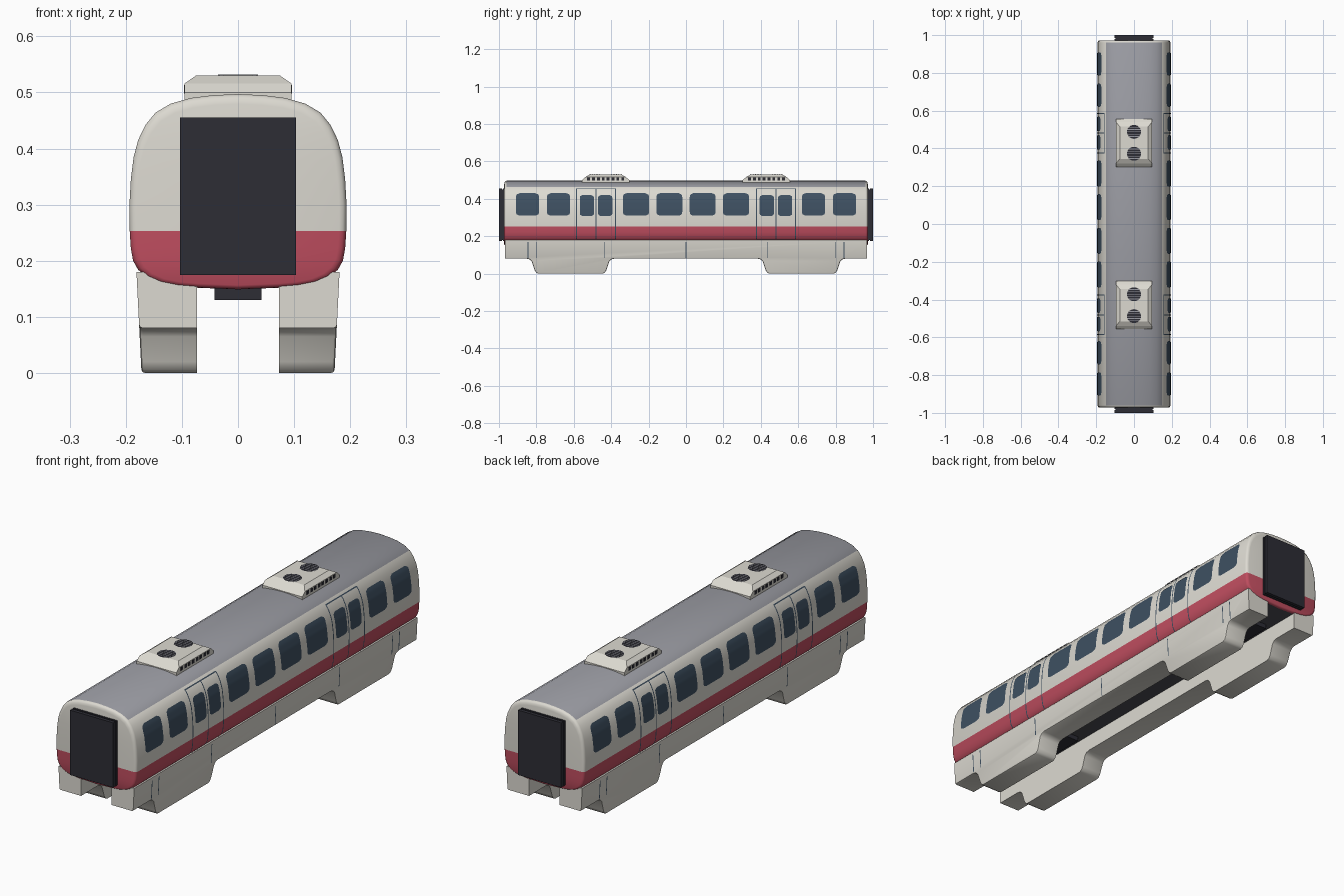
import bpy, bmesh, math

if "Cube" in bpy.data.objects:
    bpy.data.objects.remove(bpy.data.objects["Cube"])

def mat(name, c):
    m = bpy.data.materials.new(name)
    m.diffuse_color = (*c, 1)
    m.use_nodes = True
    m.node_tree.nodes["Principled BSDF"].inputs["Base Color"].default_value = m.diffuse_color
    return m

CREAM = mat("cream", (0.72, 0.70, 0.64))
RED = mat("red", (0.52, 0.075, 0.115))
GREY = mat("roof grey", (0.33, 0.335, 0.37))
DARK = mat("dark rubber", (0.026, 0.026, 0.036))
GLASS = mat("window blue", (0.048, 0.08, 0.12))
FLOOR = mat("underfloor grey", (0.07, 0.07, 0.085))

def finish(bm, name, mats, smooth=None, recalc=True):
    if recalc:
        bmesh.ops.recalc_face_normals(bm, faces=bm.faces)
    me = bpy.data.meshes.new(name)
    bm.to_mesh(me)
    bm.free()
    for m in mats:
        me.materials.append(m)
    ob = bpy.data.objects.new(name, me)
    bpy.context.collection.objects.link(ob)
    if smooth:
        bpy.ops.object.select_all(action='DESELECT')
        ob.select_set(True)
        bpy.context.view_layer.objects.active = ob
        bpy.ops.object.shade_smooth_by_angle(angle=math.radians(smooth))
    return ob

def box(bm, x0, x1, y0, y1, z0, z1, tx=0, ty=0):
    """Box whose top is drawn in by tx, ty."""
    b = [(x0, y0), (x1, y0), (x1, y1), (x0, y1)]
    t = [(x0+tx, y0+ty), (x1-tx, y0+ty), (x1-tx, y1-ty), (x0+tx, y1-ty)]
    v = [bm.verts.new((*p, z0)) for p in b] + [bm.verts.new((*p, z1)) for p in t]
    bm.faces.new(v[3::-1])
    bm.faces.new(v[4:])
    for i in range(4):
        j = (i + 1) % 4
        bm.faces.new((v[i], v[j], v[j+4], v[i+4]))

# ---- body shell: half cross-section lofted along y with rounded ends
P = [(0, .149), (.075, .152), (.11, .155), (.14, .161), (.163, .171), (.178, .184),
     (.187, .2), (.191, .222), (.193, .253), (.1935, .30), (.191, .345), (.186, .385),
     (.178, .415), (.165, .442), (.147, .464), (.12, .480), (.085, .490), (.045, .495), (0, .497)]
ring = P + [(-x, z) for x, z in P[-2:0:-1]]
N = len(ring)
BELT = .253
bm = bmesh.new()
stations = [(-.972, .013), (-.970, .006), (-.966, .002), (-.960, 0),
            (.960, 0), (.966, .002), (.970, .006), (.972, .013)]
loops = [[bm.verts.new((x*(1-d/.193), y, BELT + (z-BELT)*(1-d/.18))) for x, z in ring]
         for y, d in stations]
for k in range(len(loops)-1):
    for i in range(N):
        j = (i+1) % N
        f = bm.faces.new((loops[k][i], loops[k][j], loops[k+1][j], loops[k+1][i]))
        zm = (ring[i][1] + ring[j][1]) / 2
        xm = abs(ring[i][0] + ring[j][0]) / 2
        f.material_index = 1 if zm < BELT else 0
        if k == 3 and zm > .466:
            f.material_index = 2
        if k == 3 and zm < .16 and xm < .08:
            f.material_index = 3
for lp in (loops[0], loops[-1]):
    for i in range(len(P)-1):
        vs = [lp[i], lp[i+1], lp[(N-i-1) % N], lp[(N-i) % N]]
        f = bm.faces.new(list(dict.fromkeys(vs)))
        f.material_index = 1 if P[i+1][1] <= BELT else 0
finish(bm, "body_shell", [CREAM, RED, GREY, FLOOR], 40)

# ---- thin sheets that follow the side surface
def body_x(z):
    for (xa, za), (xb, zb) in zip(P, P[1:]):
        if za <= z <= zb:
            return xa + (xb-xa)*(z-za)/(zb-za)

def skirt_x(z):
    return .172 + .05*z

def sheet(bm, y0, y1, z0, z1, r=0, xf=body_x, off=.002, n=18):
    for s in (1, -1):
        rows = []
        for k in range(n+1):
            z = z0 + (z1-z0)*k/n
            d = min(z-z0, z1-z)
            e = r - math.sqrt(max(0, r*r-(r-d)**2)) if d < r else 0
            x = s*(xf(z)+off)
            rows.append((bm.verts.new((x, y0+e, z)), bm.verts.new((x, y1-e, z))))
        for a, b in zip(rows, rows[1:]):
            q = (a[0], a[1], b[1], b[0])
            bm.faces.new(q if s > 0 else q[::-1])

# ---- windows
bm = bmesh.new()
for a, b in [(.02, .158), (.198, .337), (.62, .743), (.786, .909)]:
    sheet(bm, a, b, .31, .43, .018)
    sheet(bm, -b, -a, .31, .43, .018)
finish(bm, "side_windows", [GLASS], 40, False)

bm = bmesh.new()
for c in (-.481, .481):
    for a in (-.087, .011):
        sheet(bm, c+a, c+a+.076, .308, .42, .014)
finish(bm, "door_windows", [GLASS], 40, False)

# ---- door outlines
bm = bmesh.new()
W = .0025
for c in (-.481, .481):
    for y in (c-.105, c, c+.105):
        sheet(bm, y-W, y+W, .178, .455, off=.0015, n=24)
    for z in (.178, .452):
        sheet(bm, c-.105, c+.105, z, z+.004, off=.0015, n=2)
finish(bm, "door_seams", [GLASS], None, False)

# ---- skirts straddling the beam
ramp = [(.385, .08), (.40, .076), (.41, .065), (.425, .02), (.433, .006), (.445, 0),
        (.79, 0), (.802, .006), (.81, .02), (.825, .065), (.835, .076), (.85, .08)]
side = [(.968, .18), (-.968, .18), (-.968, .08)] + [(-y, z) for y, z in ramp[::-1]] \
    + ramp + [(.968, .08)]
bm = bmesh.new()
for s in (1, -1):
    inner = [bm.verts.new((s*.073, y, z)) for y, z in side]
    outer = [bm.verts.new((s*skirt_x(z), y, z)) for y, z in side]
    bm.faces.new(inner)
    bm.faces.new(outer[::-1])
    for i in range(len(side)):
        j = (i+1) % len(side)
        bm.faces.new((inner[i], inner[j], outer[j], outer[i]))
bmesh.ops.recalc_face_normals(bm, faces=bm.faces)
low = [e for e in bm.edges if all(abs(v.co.x) > .1 and v.co.z < .1 for v in e.verts)]
bmesh.ops.bevel(bm, geom=low, offset=.006, segments=2, profile=.5, affect='EDGES')
finish(bm, "skirts", [CREAM], 35)

bm = bmesh.new()
for y in (-.845, -.798, -.437, 0, .437, .798, .845):
    sheet(bm, y-.0022, y+.0022, .085, .168, xf=skirt_x, off=.001, n=1)
finish(bm, "skirt_seams", [GLASS], None, False)

# ---- running gear under the floor
bm = bmesh.new()
for c in (-.62, .62):
    box(bm, -.042, .042, c-.2, c+.2, .13, .156)
finish(bm, "running_gear", [DARK])

# ---- end gangways
bm = bmesh.new()
for s in (-1, 1):
    for a, b, g in [(.96, .979, 0), (.979, .985, .004), (.985, 1.0, 0)]:
        y0, y1 = sorted((s*a, s*b))
        box(bm, -.103+g, .103-g, y0, y1, .175+g, .455-g)
finish(bm, "gangways", [DARK])

# ---- roof units with fans and side vents
unit, vents, slats = bmesh.new(), bmesh.new(), bmesh.new()
for c in (-.43, .43):
    box(unit, -.095, .095, c-.127, c+.127, .482, .500)
    box(unit, -.095, .095, c-.127, c+.127, .500, .516, 0, .018)
    box(unit, -.095, .095, c-.109, c+.109, .516, .530, .02, .024)
    for k in range(8):
        y = c - .098 + k*.026
        for s in (-1, 1):
            x0, x1 = sorted((s*.09, s*.0965))
            box(vents, x0, x1, y, y+.015, .498, .513)
    for d in (-.058, .058):
        R = .037
        vs = [vents.verts.new((R*math.cos(t*math.pi/14), c+d+R*math.sin(t*math.pi/14), .531))
              for t in range(28)]
        vents.faces.new(vs)
        for k in range(-2, 3):
            y = k*.0125
            h = math.sqrt(R*R-y*y)*.97
            box(slats, -h, h, c+d+y-.0018, c+d+y+.0018, .5305, .532)
finish(unit, "roof_units", [CREAM])
finish(vents, "fans_and_vents", [DARK], None, False)
finish(slats, "fan_slats", [GREY])
